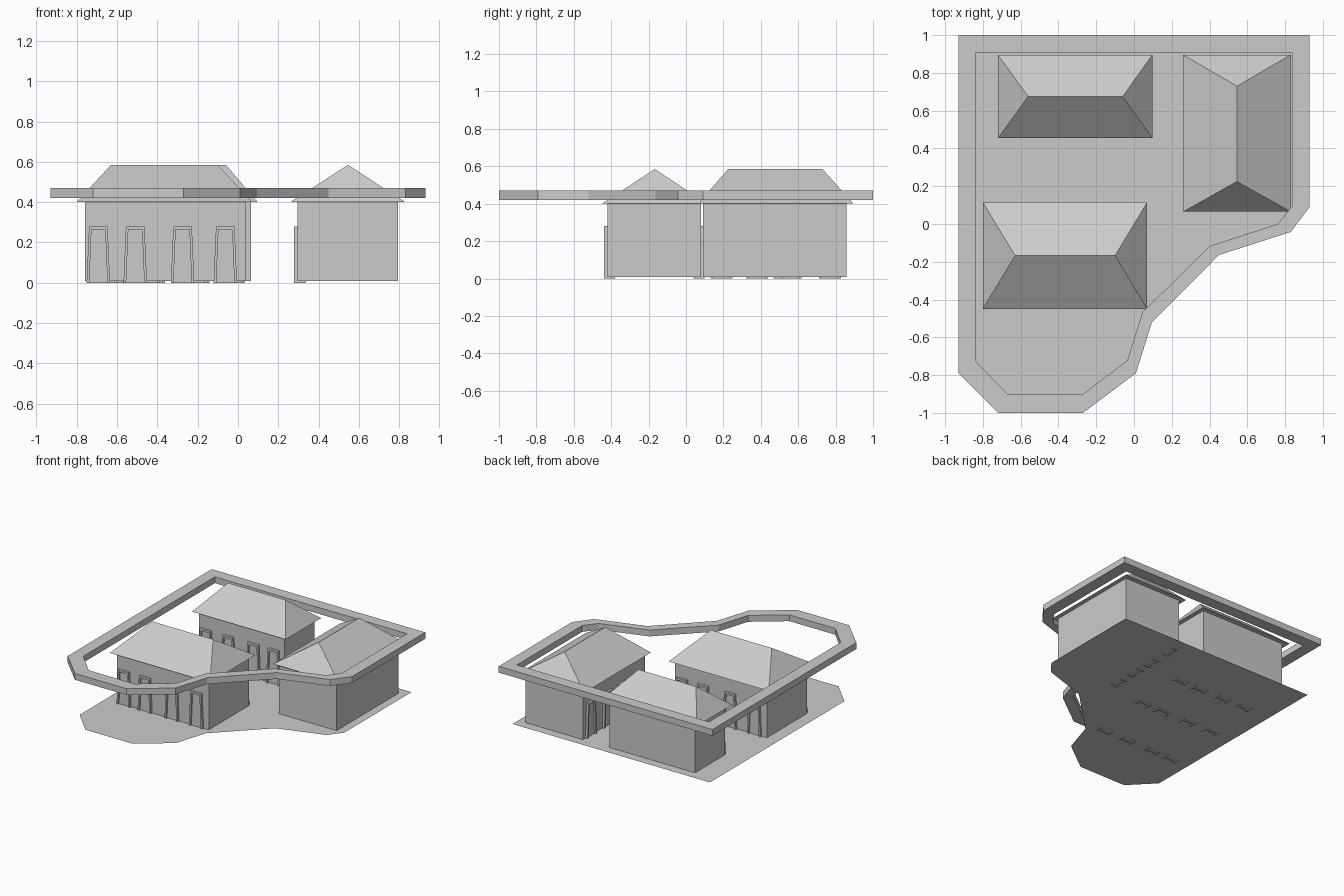
import bpy, bmesh
from math import pi
from mathutils import Matrix, Vector

if "Cube" in bpy.data.objects:
    bpy.data.objects.remove(bpy.data.objects["Cube"])

OUTER = [(-.93, 1), (.93, 1), (.93, .09), (.83, -.042), (.45, -.164), (.095, -.52),
         (.01, -.79), (-.27, -1), (-.72, -1), (-.93, -.79)]
INNER = [(-.837, .908), (.837, .908), (.837, .095), (.761, 0), (.40, -.117), (.045, -.467),
         (-.035, -.722), (-.27, -.9), (-.67, -.9), (-.837, -.727)]
EAVE, PEAK, FLOOR = .4, .585, .008


def finish(name, bm):
    bmesh.ops.recalc_face_normals(bm, faces=bm.faces)
    me = bpy.data.meshes.new(name)
    bm.to_mesh(me)
    bm.free()
    ob = bpy.data.objects.new(name, me)
    bpy.context.collection.objects.link(ob)
    return ob


def loft(name, bottom, top, closed=True):
    """Solid between two matching loops of 3D points."""
    bm = bmesh.new()
    a = [bm.verts.new(p) for p in bottom]
    b = [bm.verts.new(p) for p in top]
    n = len(a)
    for i in range(n):
        j = (i + 1) % n
        bm.faces.new((a[i], a[j], b[j], b[i]))
    if closed:
        bm.faces.new(a)
        bm.faces.new(b)
    return finish(name, bm)


def walls(name, x0, x1, y0, y1):
    r = [(x0, y0), (x1, y0), (x1, y1), (x0, y1)]
    return loft(name, [(*p, FLOOR) for p in r], [(*p, EAVE) for p in r])


def hip_roof(name, x0, x1, y0, y1, r0, r1):
    """Hip roof whose ridge runs from r0 to r1."""
    bm = bmesh.new()
    a, b, c, d = [bm.verts.new((x, y, EAVE)) for x, y in
                  [(x0, y0), (x1, y0), (x1, y1), (x0, y1)]]
    p, q = bm.verts.new((*r0, PEAK)), bm.verts.new((*r1, PEAK))
    bm.faces.new((a, b, c, d))
    if r0[1] == r1[1]:
        faces = [(a, b, q, p), (b, c, q), (c, d, p, q), (d, a, p)]
    else:
        faces = [(a, b, p), (b, c, q, p), (c, d, q), (d, a, p, q)]
    for f in faces:
        bm.faces.new(f)
    return finish(name, bm)


def door(name, x, y, angle):
    """Tapered door frame and its panel; faces -y before rotation."""
    arch = [(-.058, 0), (-.046, .28), (.046, .28), (.058, 0),
            (.045, 0), (.034, .264), (-.034, .264), (-.045, 0)]
    leaf = [(-.045, 0), (-.034, .264), (.034, .264), (.045, 0)]
    m = Matrix.Translation((x, y, 0)) @ Matrix.Rotation(angle, 4, 'Z')
    for part, prof, front, back in (("frame", arch, -.018, .04), ("panel", leaf, -.005, .005)):
        loft(f"{name}_{part}", [m @ Vector((u, front, v)) for u, v in prof],
             [m @ Vector((u, back, v)) for u, v in prof])


# ground sheet, slightly inside the canopy outline
bm = bmesh.new()
bm.faces.new([bm.verts.new((a[0] + .76 * (b[0] - a[0]), a[1] + .76 * (b[1] - a[1]), FLOOR))
              for a, b in zip(OUTER, INNER)][::-1])
me_ground = finish("ground", bm)

# raised rim band
bm = bmesh.new()
loops = [[bm.verts.new((*p, z)) for p in pts] for pts, z in
         ((OUTER, .42), (OUTER, .47), (INNER, .47), (INNER, .42))]
n = len(OUTER)
for k in range(4):
    for i in range(n):
        l, m2, j = loops[k], loops[(k + 1) % 4], (i + 1) % n
        bm.faces.new((l[i], l[j], m2[j], m2[i]))
finish("rim_band", bm)

# front house with doors front and back
walls("front_house_walls", -.76, .04, -.42, .08)
hip_roof("front_house_roof", -.80, .07, -.45, .115, (-.63, -.167), (-.10, -.167))
for x in (-.693, -.51, -.275, -.063):
    door("front_house_door", x, -.42, 0)
    door("front_house_back_door", -.72 - x, .08, pi)

# back house with doors in front
walls("back_house_walls", -.68, .065, .485, .858)
hip_roof("back_house_roof", -.72, .097, .455, .895, (-.56, .675), (-.06, .675))
for x in (-.615, -.42, -.20, -.025):
    door("back_house_door", x, .485, 0)

# side house with doors towards the courtyard
walls("side_house_walls", .295, .795, .09, .858)
hip_roof("side_house_roof", .26, .83, .065, .895, (.545, .225), (.545, .73))
for y in (.19, .38, .56, .77):
    door("side_house_door", .295, y, -pi / 2)
